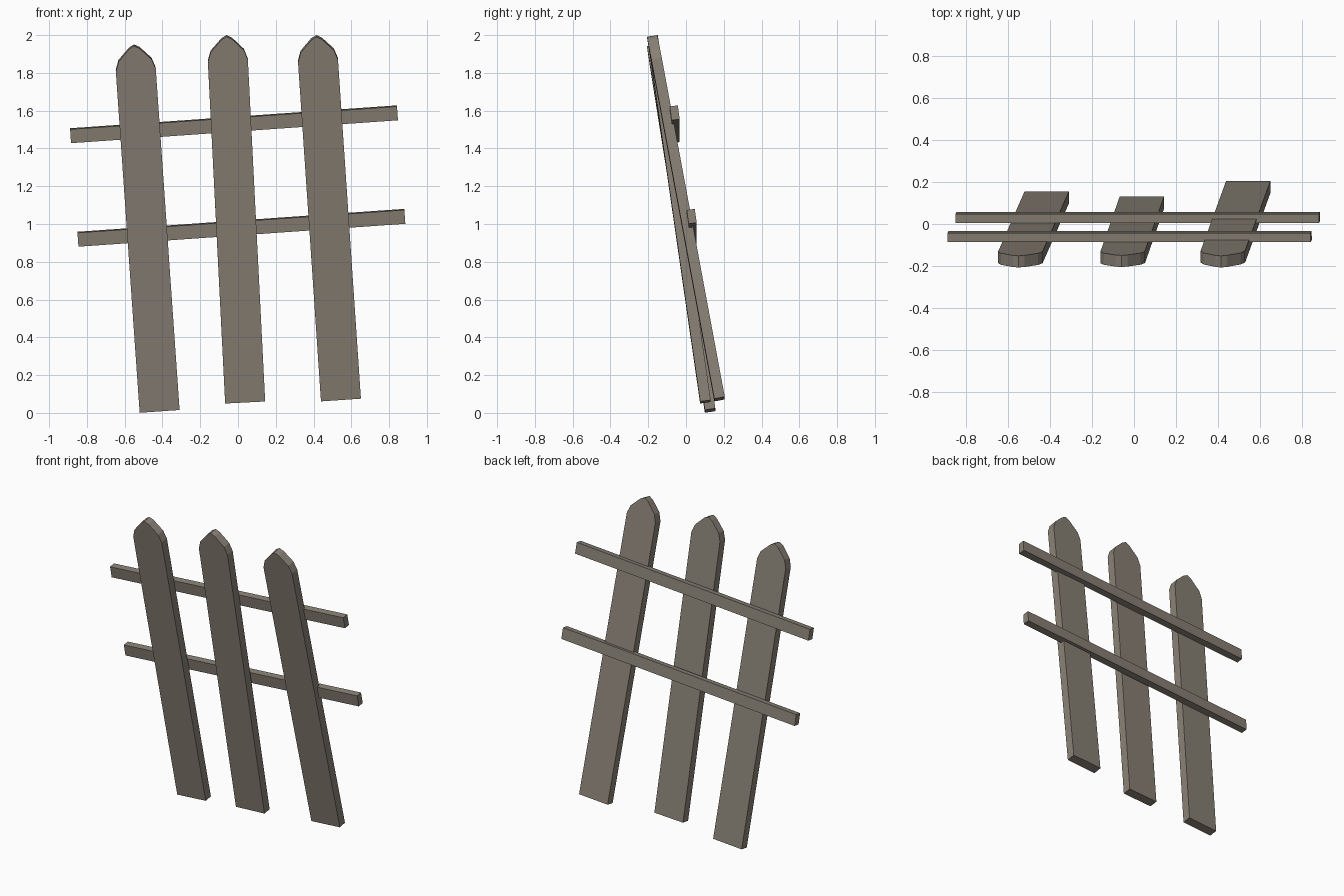
import bpy, bmesh
from mathutils import Vector, Matrix

if "Cube" in bpy.data.objects:
    bpy.data.objects.remove(bpy.data.objects["Cube"])

# Weathered wood
wood = bpy.data.materials.new("weathered_wood")
wood.diffuse_color = (0.25, 0.22, 0.18, 1)
wood.use_nodes = True
wood.node_tree.nodes["Principled BSDF"].inputs["Base Color"].default_value = wood.diffuse_color


def prism(name, outline, depth, origin, x_hint, up):
    """Extrude a flat (u, v) outline backwards in a tilted frame."""
    z = Vector(up).normalized()
    x = Vector(x_hint)
    x = (x - z * x.dot(z)).normalized()
    y = z.cross(x)
    frame = Matrix((x, y, z)).transposed()
    o = Vector(origin)
    bm = bmesh.new()
    front = [bm.verts.new(o + frame @ Vector((u, 0, v))) for u, v in outline]
    back = [bm.verts.new(o + frame @ Vector((u, depth, v))) for u, v in outline]
    bm.faces.new(front)
    bm.faces.new(back[::-1])
    n = len(outline)
    for i in range(n):
        j = (i + 1) % n
        bm.faces.new((front[i], back[i], back[j], front[j]))
    bmesh.ops.recalc_face_normals(bm, faces=bm.faces)
    mesh = bpy.data.meshes.new(name)
    bm.to_mesh(mesh)
    bm.free()
    mesh.materials.append(wood)
    ob = bpy.data.objects.new(name, mesh)
    bpy.context.collection.objects.link(ob)


# Pickets: front bottom centre, front tip
pickets = [
    ("picket_left", (-0.415, 0.10, 0.008), (-0.55, -0.207, 1.942)),
    ("picket_middle", (0.038, 0.075, 0.055), (-0.06, -0.205, 1.992)),
    ("picket_right", (0.545, 0.15, 0.068), (0.415, -0.207, 1.990)),
]
shoulder = [(0.106, -0.130), (0.088, -0.078), (0.028, -0.015)]
for name, base, tip in pickets:
    axis = Vector(tip) - Vector(base)
    h = axis.length
    outline = [(-0.106, 0), (0.106, 0)]
    outline += [(u, h + v) for u, v in shoulder] + [(0, h)]
    outline += [(-u, h + v) for u, v in reversed(shoulder)]
    prism(name, outline, 0.056, base, (1, 0, 0.07), axis)

# Rails behind the pickets, tilted with the fence
w, t = 0.8675, 0.037
for name, origin in [("upper_rail", (-0.021, -0.081, 1.525)),
                     ("lower_rail", (0.018, 0.009, 0.977))]:
    prism(name, [(-w, -t), (w, -t), (w, t), (-w, t)], 0.043, origin,
          (1, 0, 0.07), (-0.07, -0.14, 1))
